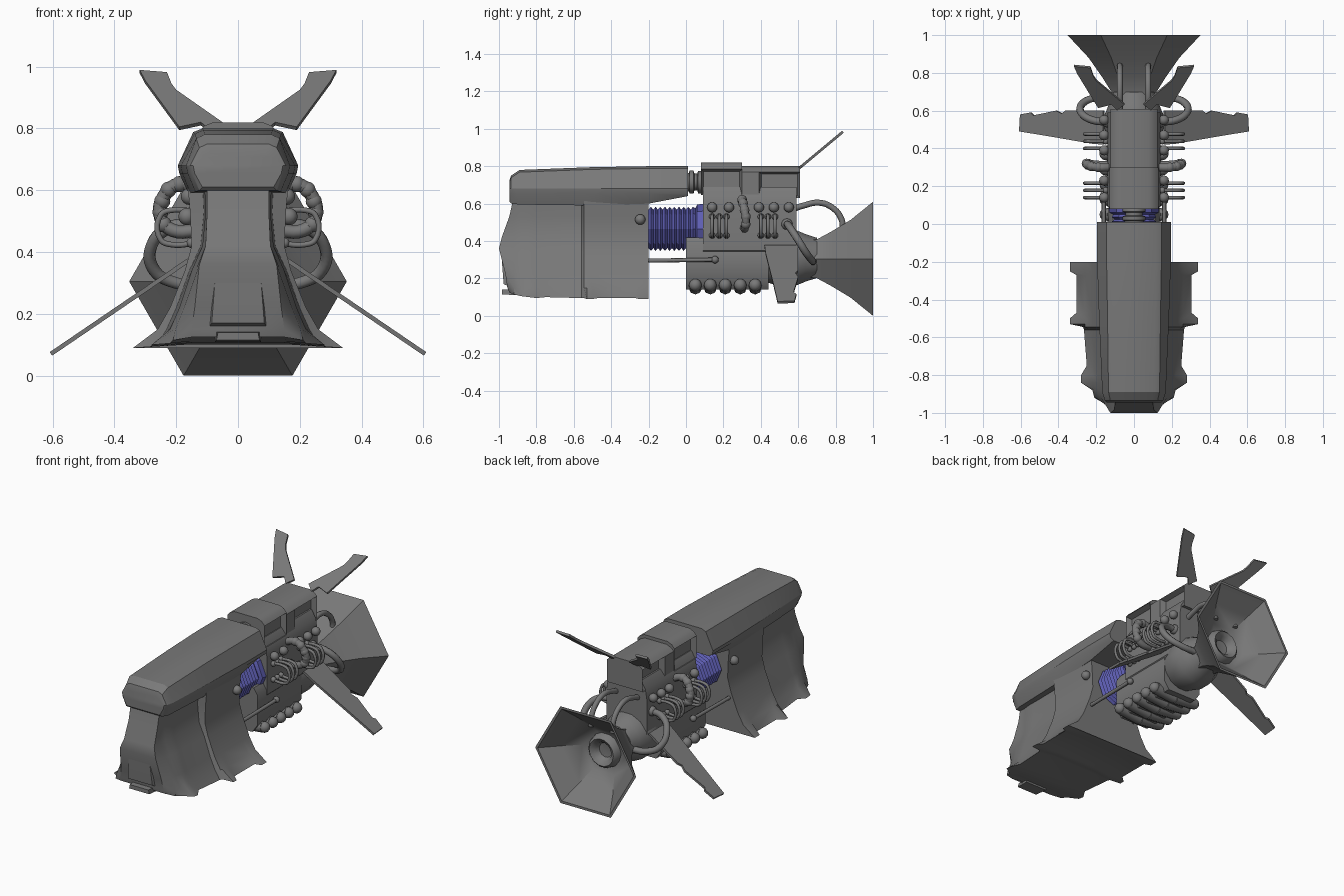
import bpy, bmesh, math
from mathutils import Vector

if "Cube" in bpy.data.objects:
    bpy.data.objects.remove(bpy.data.objects["Cube"])


def material(name, rgb):
    m = bpy.data.materials.new(name)
    m.diffuse_color = (*rgb, 1)
    m.use_nodes = True
    m.node_tree.nodes["Principled BSDF"].inputs["Base Color"].default_value = m.diffuse_color
    return m


GREY = material("hull grey", (0.19, 0.19, 0.19))
BLUE = material("bellows blue", (0.11, 0.11, 0.44))


def finish(bm, name, mat=GREY, angle=35):
    bmesh.ops.recalc_face_normals(bm, faces=bm.faces[:])
    me = bpy.data.meshes.new(name)
    bm.to_mesh(me)
    bm.free()
    me.materials.append(mat)
    ob = bpy.data.objects.new(name, me)
    bpy.context.collection.objects.link(ob)
    smooth(ob, angle)
    return ob


def smooth(ob, angle):
    bpy.ops.object.select_all(action='DESELECT')
    ob.select_set(True)
    bpy.context.view_layer.objects.active = ob
    if angle:
        bpy.ops.object.shade_smooth_by_angle(angle=math.radians(angle))


def loft(sections):
    """Mirrored loft; each section is a list of right-hand (x, y, z), top to bottom."""
    bm = bmesh.new()
    rows = [[[bm.verts.new((s * x, y, z)) for x, y, z in sec] for s in (1, -1)] for sec in sections]
    n = len(sections[0])
    for a, b in zip(rows, rows[1:]):
        for s in (0, 1):
            for i in range(n - 1):
                bm.faces.new((a[s][i], a[s][i + 1], b[s][i + 1], b[s][i]))
        for i in (0, n - 1):
            bm.faces.new((a[0][i], a[1][i], b[1][i], b[0][i]))
    for r in (rows[0], rows[-1]):
        for i in range(n - 1):
            bm.faces.new((r[0][i], r[0][i + 1], r[1][i + 1], r[1][i]))
    return bm


def lathe(name, profile, x, z, n, mat=GREY, angle=35):
    """Revolve (y, radius) pairs about a line along y, closing the ends."""
    bm = bmesh.new()
    rings = [[bm.verts.new((x + r * math.cos(k * math.tau / n), y, z + r * math.sin(k * math.tau / n)))
              for k in range(n)] for y, r in profile]
    for a, b in zip(rings, rings[1:]):
        for k in range(n):
            bm.faces.new((a[k], a[(k + 1) % n], b[(k + 1) % n], b[k]))
    bm.faces.new(rings[0])
    bm.faces.new(rings[-1])
    return finish(bm, name, mat, angle)


def pipe(name, pts, r):
    cu = bpy.data.curves.new(name, 'CURVE')
    cu.dimensions = '3D'
    cu.bevel_depth, cu.bevel_resolution, cu.resolution_u = r, 2, 5
    cu.use_fill_caps = True
    sp = cu.splines.new('BEZIER')
    sp.bezier_points.add(len(pts) - 1)
    for p, co in zip(sp.bezier_points, pts):
        p.co = co
        p.handle_left_type = p.handle_right_type = 'AUTO'
    cu.materials.append(GREY)
    ob = bpy.data.objects.new(name, cu)
    bpy.context.collection.objects.link(ob)
    smooth(ob, 0)
    bpy.ops.object.convert(target='MESH')
    smooth(bpy.context.object, 50)


def ball(name, co, r):
    bm = bmesh.new()
    bmesh.ops.create_uvsphere(bm, u_segments=12, v_segments=8, radius=r)
    bmesh.ops.translate(bm, vec=co, verts=bm.verts[:])
    finish(bm, name, angle=60)


def plate(name, pts, thick):
    bm = bmesh.new()
    bm.faces.new([bm.verts.new(p) for p in pts])
    ob = finish(bm, name, angle=0)
    m = ob.modifiers.new("thickness", 'SOLIDIFY')
    m.thickness, m.offset = thick, 0


# Hood: long faceted upper shell with a rounded nose
hood = []
for y, top, wt, wm, drop in ((-.945, .72, .11, .145, .61), (-.935, .75, .125, .155, .6), (-.89, .78, .135, .168, .595),
                             (-.5, .795, .14, .185, .59), (-.2, .8, .145, .195, .60), (.01, .8, .145, .195, .64)):
    mid = min(.68, top - .04)
    hood.append([(wt * .8, y, top), (wt, y, top - .012), (wm, y, mid), (wm - .005, y, mid - .025), (wm - .03, y, drop)])
finish(loft(hood), "hood", angle=30)

# Lower shell: narrow front column, stepped flank, flared ragged skirt
levels = (.64, .53, .42, .34, .22, .15)
slim, wide = (.11, .105, .115, .15, .19, .22), (.165, .155, .15, .172, .22, .26)
body = [[(x, y, z) for x, y, z in ((.1, -.92, .64), (.1, -.945, .53), (.105, -.985, .42), (.125, -1, .36),
                                   (.14, -.965, .22), (.15, -.955, .15), (.15, -.945, .125), (.09, -.94, .13))]]
for y, base, k, flare, zb in ((-.92, slim, .92, .21, .115), (-.88, slim, .95, .22, .105), (-.84, slim, 1, .28, .10),
                              (-.80, slim, 1, .28, .095), (-.75, slim, 1, .25, .10), (-.56, slim, 1.05, .265, .095),
                              (-.545, wide, 1, .27, .095), (-.53, wide, 1, .34, .09), (-.50, wide, 1, .34, .09),
                              (-.47, wide, 1, .305, .095), (-.27, wide, 1, .305, .095), (-.25, wide, 1, .34, .09),
                              (-.2, wide, 1, .34, .09)):
    body.append([(x * k, y, z) for x, z in zip(base, levels)] + [(flare, y, zb), (.15, y, zb + .012)])
finish(loft(body), "lower_shell", angle=40)

# Muzzle and intake lip on the front of the shell
finish(loft([[(.05, -.985, .35), (.075, -.985, .3), (.085, -.975, .17)],
             [(.07, -.93, .37), (.095, -.93, .3), (.1, -.93, .15)]]), "muzzle")
finish(loft([[(.065, -.985, .14), (.07, -.985, .115)], [(.075, -.9, .145), (.075, -.9, .11)]]), "intake_lip")

# Bellows between the two halves
ribs = []
for i in range(10):
    y = -.2 + i * .025
    ribs += [(y, .103), (y + .0125, .118)]
lathe("bellows", [(-.23, .105)] + ribs + [(.05, .11), (.06, .13), (.1, .135)], 0, .465, 8, BLUE, 25)

# Neck joint under the hood's rear
lathe("neck_joint", [(-.03, .05), (.015, .05), (.02, .062), (.04, .062), (.045, .045), (.06, .045),
                     (.065, .06), (.085, .06), (.1, .05)], 0, .715, 12)

# Engine blocks
finish(loft([[(.10, y, .69), (.13, y, .64), (.14, y, .58), (.14, y, .35), (.11, y, .32)] for y in (.09, .59)]), "engine_upper")
finish(loft([[(.11, y, .42), (.135, y, .38), (.135, y, .19), (.10, y, .14)] for y in (0, .44)]), "engine_lower")


# Cowls with recessed side bays
def cowl(name, ys, top, zs, width, ymin):
    bm = loft([[(width - .05, y, top), (width - .02, y, top - .012), (width, y, zs[0]), (width, y, zs[1])] for y in ys])
    bmesh.ops.recalc_face_normals(bm, faces=bm.faces[:])
    bays = [f for f in bm.faces if abs(f.normal.x) > .95 and f.calc_center_median().y > ymin]
    bmesh.ops.inset_individual(bm, faces=bays, thickness=.018, depth=-.035)
    finish(bm, name)


cowl("front_cowl", (.08, .3), .82, (.785, .645), .13, 0)
cowl("rear_cowl", (.3, .39, .61), .8, (.77, .63), .125, .39)

# Tail bulge and six-sided bell nozzle with an inner plug
lathe("tail_bulge", [(.42, .13), (.5, .155), (.58, .155), (.64, .13), (.70, .11)], 0, .31, 14, angle=45)
lathe("bell_nozzle", [(.66, .115), (.70, .12), (.78, .17), (.88, .24), (1, .352), (1, .335), (.9, .24), (.82, .15),
                      (.80, .115)], 0, .305, 6, angle=35)
lathe("nozzle_plug", [(.79, .11), (.83, .10), (.845, .085), (.83, .06), (.80, .045)], 0, .305, 14, angle=50)

for s, side in ((1, "right"), (-1, "left")):
    # Lower and upper fins with notched trailing edges
    low = [(.16, .42), (.22, .425), (.45, .465), (.605, .49), (.6, .58), (.545, .59), (.53, .575), (.41, .6),
           (.38, .585), (.36, .6), (.16, .6)]
    plate(f"lower_fin_{side}", [(s * x, y, .36 - (x - .18) * .68) for x, y in low], .014)
    high = [(.05, .815), (.2, .92), (.215, .94), (.23, .977), (.318, .984), (.30, .95), (.19, .80), (.12, .815), (.09, .79)]
    plate(f"upper_fin_{side}", [(s * x, .6 + 1.2 * (z - .785), z) for x, z in high], .014)

    # Upper valve caps and lower cylinder caps
    for y in (.14, .23, .39, .47, .55):
        ball(f"valve_cap_{side}", (s * .158, y, .58), .027)
    for i in range(5):
        y = .05 + i * .08
        pipe(f"cylinder_{side}", [(0, y, .15), (s * .145, y, .165)], .036)
        ball(f"cylinder_cap_{side}", (s * .15, y, .165), .033)

    # Thin bracket-shaped exhaust pipes
    for y in (.14, .178, .216, .4, .438, .476):
        pipe(f"thin_pipe_{side}", [(s * x, y, z) for x, z in
                                   ((.13, .53), (.22, .535), (.25, .52), (.25, .44), (.22, .425), (.13, .43))], .009)
        for z in (.53, .43):
            ball(f"pipe_collar_{side}", (s * .15, y, z), .017)

    # Ribbed hose
    pipe(f"hose_{side}", [(s * x, y, z) for x, y, z in ((.12, .30, .6), (.19, .3, .62), (.24, .31, .58),
                                                       (.25, .32, .51), (.21, .315, .47), (.13, .31, .47))], .022)
    for x, y, z in ((.19, .3, .62), (.225, .305, .602), (.245, .313, .565), (.251, .32, .53), (.241, .319, .49)):
        ball(f"hose_rib_{side}", (s * x, y, z), .026)

    # Fuel lines to the nozzle
    pipe(f"side_line_{side}", [(s * x, y, z) for x, y, z in ((.13, .54, .49), (.22, .55, .48), (.28, .59, .42),
                                                            (.27, .64, .34), (.2, .67, .3), (.09, .68, .29))], .02)
    pipe(f"top_line_{side}", [(s * .075, y, z) for y, z in ((.57, .57), (.63, .59), (.71, .605), (.78, .58),
                                                            (.83, .52), (.84, .45))], .016)
    ball(f"line_collar_{side}", (s * .14, .54, .49), .03)

    # Linkage rod and pivot knob
    pipe(f"link_rod_{side}", [(s * .16, -.22, .295), (s * .16, .15, .3)], .011)
    ball(f"rod_end_{side}", (s * .16, .155, .3), .02)
    ball(f"pivot_knob_{side}", (s * .165, -.245, .515), .028)
